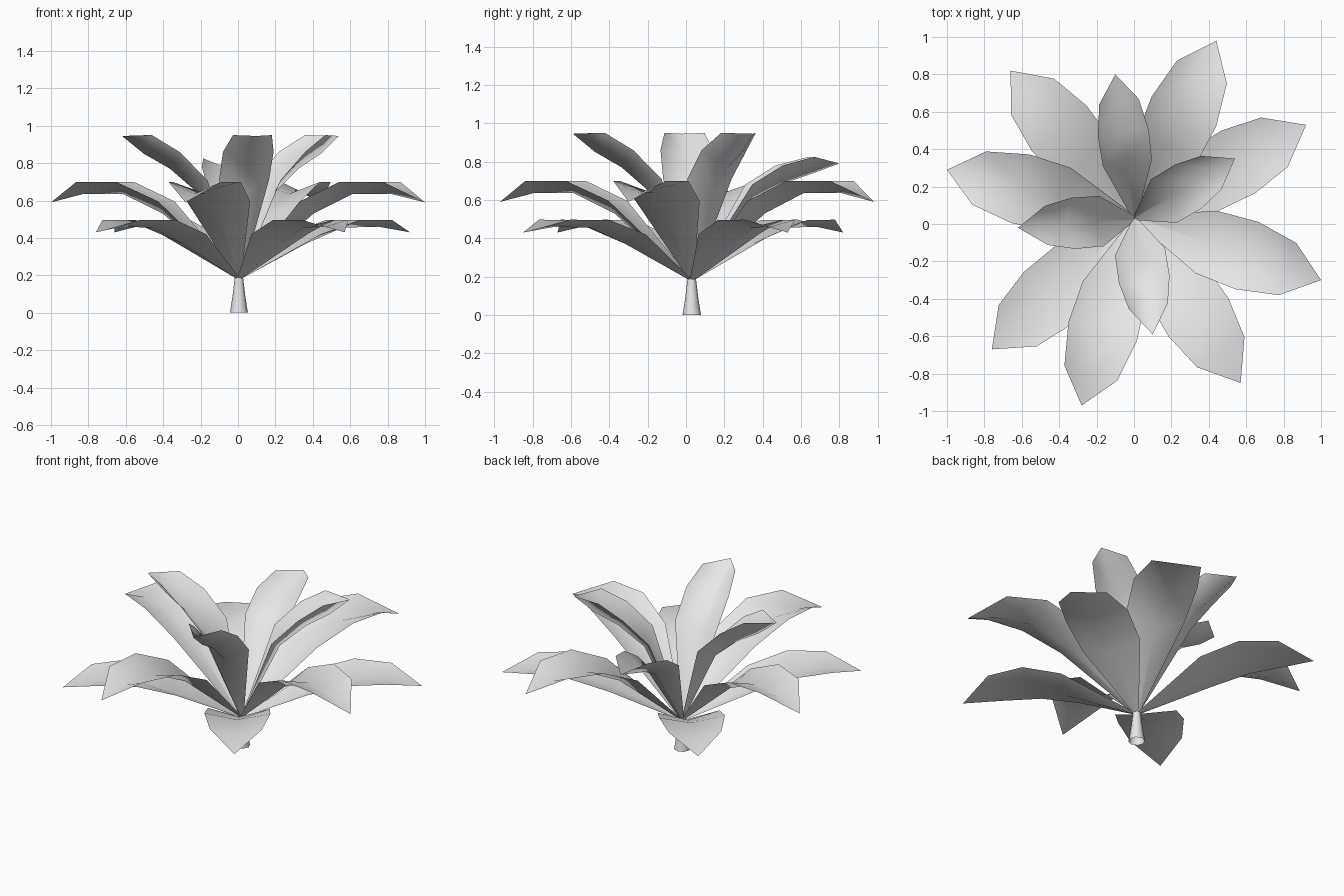
import bpy, bmesh
from math import radians, sin, cos, tau
from mathutils import Vector

cube = bpy.data.objects.get("Cube")
if cube:
    bpy.data.objects.remove(cube, do_unlink=True)

grey = bpy.data.materials.new("light_grey")
grey.use_nodes = True
grey.diffuse_color = (0.8, 0.8, 0.8, 1)
grey.node_tree.nodes["Principled BSDF"].inputs["Base Color"].default_value = (0.8, 0.8, 0.8, 1)

CENTRE = Vector((0.005, 0.03, 0))


def finish(name, bm):
    mesh = bpy.data.meshes.new(name)
    bm.to_mesh(mesh)
    bm.free()
    mesh.materials.append(grey)
    for face in mesh.polygons:
        face.use_smooth = True
    obj = bpy.data.objects.new(name, mesh)
    bpy.context.collection.objects.link(obj)


# Folded leaf: rows of (edge reach, rib reach, half width, edge height, rib height), then the tip
def leaf(name, tip_xy, tip_z, rows):
    bm = bmesh.new()
    tip = Vector((*tip_xy, 0))
    out = (tip - CENTRE).normalized()
    side = Vector((-out.y, out.x, 0))
    up = Vector((0, 0, 1))
    previous = None
    for reach, rib, width, edge_z, rib_z in [(0.0, 0.0, 0.012, 0.18, 0.175)] + rows:
        points = [CENTRE + out * reach + side * width + up * edge_z,
                  CENTRE + out * rib + up * rib_z,
                  CENTRE + out * reach - side * width + up * edge_z]
        row = [bm.verts.new(p) for p in points]
        if previous:
            for i in range(2):
                bm.faces.new((previous[i], previous[i + 1], row[i + 1], row[i]))
        previous = row
    end = bm.verts.new(tip + up * tip_z)
    for i in range(2):
        bm.faces.new((previous[i], previous[i + 1], end))
    finish(name, bm)


low = [(0.40, 0.41, 0.178, 0.42, 0.37), (0.63, 0.63, 0.19, 0.495, 0.455), (0.85, 0.85, 0.15, 0.497, 0.46)]
middle = [(0.40, 0.42, 0.176, 0.595, 0.53), (0.63, 0.64, 0.19, 0.70, 0.635), (0.86, 0.86, 0.147, 0.70, 0.635)]
upper = [(0.18, 0.22, 0.135, 0.71, 0.64), (0.33, 0.37, 0.137, 0.86, 0.77), (0.475, 0.51, 0.105, 0.95, 0.85)]
leaning = [(0.30, 0.32, 0.132, 0.68, 0.60), (0.46, 0.47, 0.137, 0.78, 0.68), (0.63, 0.64, 0.107, 0.825, 0.74)]

tiers = [
    ("low_leaf", 0.43, low, [(-0.66, 0.82), (0.92, 0.53), (0.57, -0.85), (-0.76, -0.67)]),
    ("middle_leaf", 0.59, middle, [(0.44, 0.98), (1.0, -0.30), (-0.28, -0.97), (-1.0, 0.29)]),
    ("upper_leaf", 0.945, upper, [(0.54, 0.35), (-0.62, -0.02), (0.10, -0.59)]),
    ("leaning_leaf", 0.79, leaning, [(-0.10, 0.80)]),
]
for name, tip_z, rows, tips in tiers:
    for i, tip in enumerate(tips):
        leaf(f"{name}_{i + 1}", tip, tip_z, rows)

# Tapered open stem
bm = bmesh.new()
SIDES = 8
rings = []
for z, radius in [(0.0, 0.048), (0.09, 0.034), (0.19, 0.022)]:
    rings.append([bm.verts.new(CENTRE + Vector((radius * cos(tau * i / SIDES), radius * sin(tau * i / SIDES), z)))
                  for i in range(SIDES)])
for lower, higher in zip(rings, rings[1:]):
    for i in range(SIDES):
        j = (i + 1) % SIDES
        bm.faces.new((lower[i], lower[j], higher[j], higher[i]))
finish("stem", bm)
